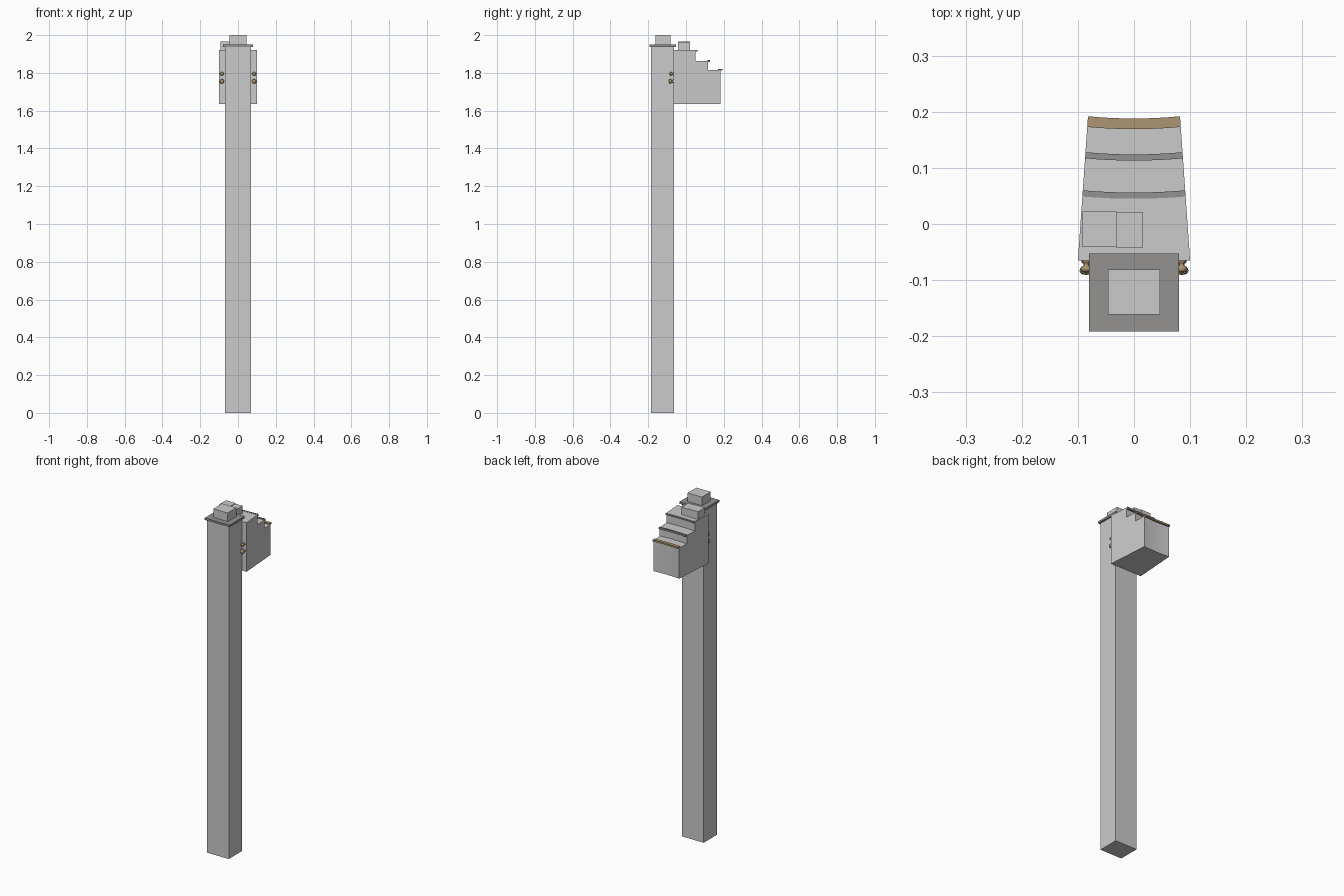
import bpy, bmesh, math
from mathutils import Matrix

if "Cube" in bpy.data.objects:
    bpy.data.objects.remove(bpy.data.objects["Cube"])


def material(name, color):
    m = bpy.data.materials.new(name)
    m.diffuse_color = color
    m.use_nodes = True
    m.node_tree.nodes["Principled BSDF"].inputs["Base Color"].default_value = m.diffuse_color
    return m


wood = material("tan_wood", (0.42, 0.30, 0.17, 1))
brass = material("brass", (0.40, 0.30, 0.15, 1))
dark = material("dark_grey", (0.30, 0.29, 0.28, 1))


def finish(name, bm, mat=None):
    bmesh.ops.recalc_face_normals(bm, faces=bm.faces)
    me = bpy.data.meshes.new(name)
    bm.to_mesh(me)
    bm.free()
    ob = bpy.data.objects.new(name, me)
    bpy.context.collection.objects.link(ob)
    if mat:
        me.materials.append(mat)
    return ob


def box(name, x0, x1, y0, y1, z0, z1, mat=None):
    bm = bmesh.new()
    bmesh.ops.create_cube(bm, size=1)
    bmesh.ops.scale(bm, vec=(x1 - x0, y1 - y0, z1 - z0), verts=bm.verts)
    bmesh.ops.translate(bm, vec=((x0 + x1) / 2, (y0 + y1) / 2, (z0 + z1) / 2), verts=bm.verts)
    return finish(name, bm, mat)


def prism(name, outline, z0, z1, mat=None):
    bm = bmesh.new()
    face = bm.faces.new([bm.verts.new((x, y, z0)) for x, y in outline])
    ret = bmesh.ops.extrude_face_region(bm, geom=[face])
    top = [v for v in ret["geom"] if isinstance(v, bmesh.types.BMVert)]
    bmesh.ops.translate(bm, vec=(0, 0, z1 - z0), verts=top)
    return finish(name, bm, mat)


def half_width(y):
    return 0.1 - 0.018 * (y + 0.065) / 0.257


def bowed_edge(y, n=8):
    # gently concave edge running from -x to +x, corners at y
    w = half_width(y)
    ts = [-1 + 2 * i / n for i in range(n + 1)]
    return [(w * t, y - 0.004 * (1 - t * t)) for t in ts]


def tier(name, y_end, z0, z1):
    w = half_width(-0.065)
    prism(name, [(-w, -0.065)] + bowed_edge(y_end) + [(w, -0.065)], z0, z1)


def lip(name, y0, y1, z0, z1, mat):
    prism(name, bowed_edge(y0) + bowed_edge(y1)[::-1], z0, z1, mat)


# Post with cap and top block
box("post", -0.07, 0.07, -0.185, -0.063, 0, 1.94)
box("post_cap", -0.08, 0.08, -0.192, -0.053, 1.938, 1.95, dark)
box("post_top_block", -0.046, 0.046, -0.161, -0.081, 1.95, 2.0)

# Stepped tapered housing
tier("lower_tier", 0.182, 1.635, 1.814)
tier("middle_tier", 0.117, 1.814, 1.864)
tier("upper_tier", 0.049, 1.864, 1.921)

# Lips along the step edges
lip("lower_lip", 0.173, 0.192, 1.812, 1.821, wood)
lip("middle_lip", 0.117, 0.128, 1.858, 1.868, dark)
lip("upper_lip", 0.049, 0.06, 1.913, 1.922, dark)

# Small block on the upper tier
box("small_block_left", -0.093, -0.031, -0.041, 0.022, 1.92, 1.967)
box("small_block_right", -0.031, 0.015, -0.043, 0.021, 1.92, 1.964)


def knob(name, x, z, s):
    # turned knob, axis along y
    profile = [(0.0, 0.0), (0.009, 0.0), (0.009, 0.004), (0.005, 0.007), (0.005, 0.012),
               (0.011, 0.015), (0.012, 0.020), (0.009, 0.025), (0.0, 0.027)]
    bm = bmesh.new()
    vs = [bm.verts.new((r * s, 0, h * s)) for r, h in profile]
    es = [bm.edges.new(p) for p in zip(vs, vs[1:])]
    bmesh.ops.spin(bm, geom=vs + es, cent=(0, 0, 0), axis=(0, 0, 1),
                   angle=math.tau, steps=16)
    bmesh.ops.remove_doubles(bm, verts=bm.verts, dist=1e-5)
    bm.transform(Matrix.Translation((x, -0.064, z)) @ Matrix.Rotation(math.pi / 2, 4, 'X'))
    for f in bm.faces:
        f.smooth = True
    finish(name, bm, brass)


# Pairs of knobs on each side of the post
for side, label in ((-1, "left"), (1, "right")):
    knob(f"upper_knob_{label}", side * 0.085, 1.795, 0.85)
    knob(f"lower_knob_{label}", side * 0.085, 1.755, 1.0)
